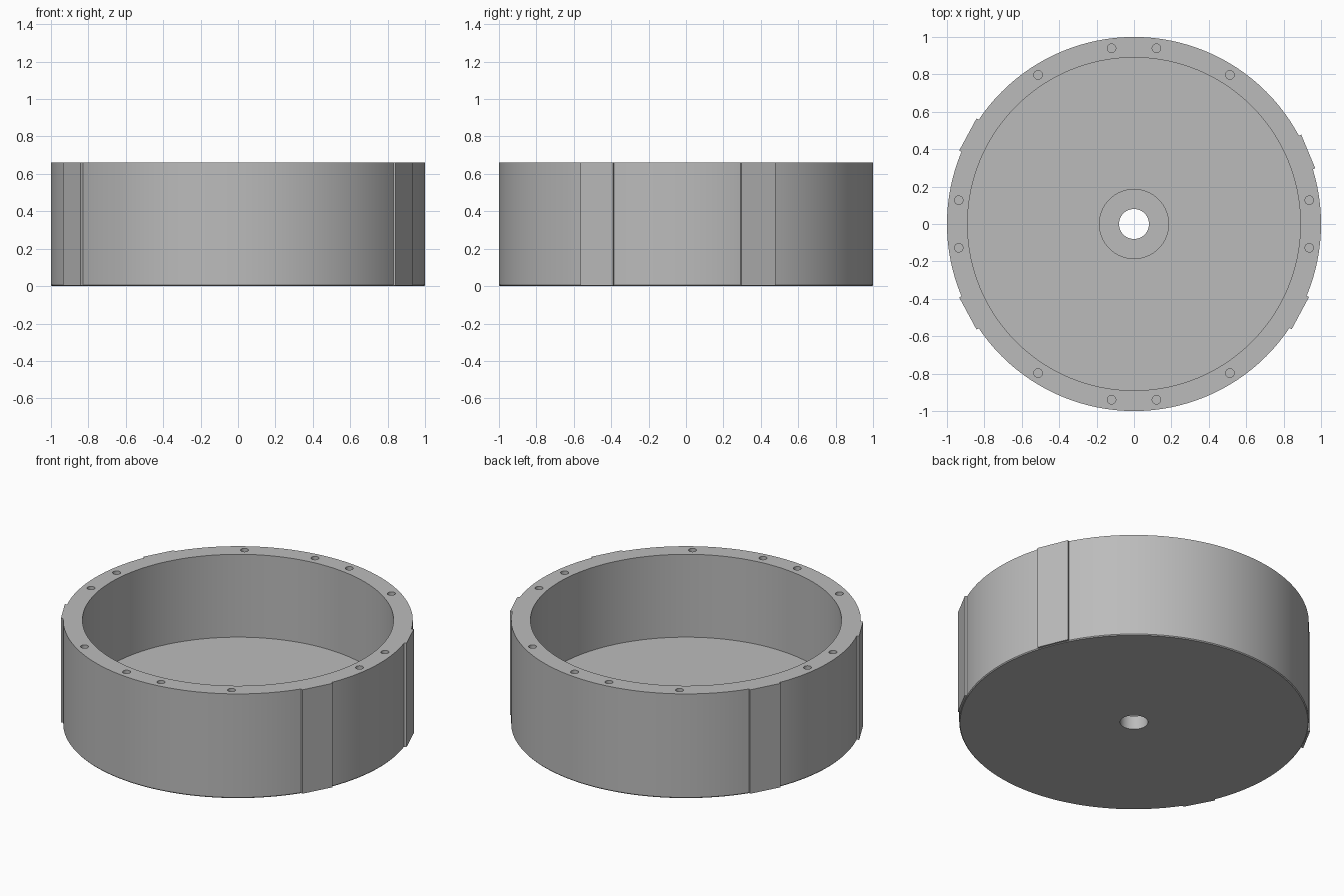
import bpy
import bmesh
import math
from mathutils import Matrix, Vector

HEIGHT = 0.66
FLOOR = 0.137

cube = bpy.data.objects.get("Cube")
if cube:
    bpy.data.objects.remove(cube, do_unlink=True)

grey = bpy.data.materials.new("plain grey")
grey.use_nodes = True
colour = (0.5, 0.5, 0.5, 1)
grey.diffuse_color = colour
grey.node_tree.nodes["Principled BSDF"].inputs["Base Color"].default_value = colour


def add_object(name, bm):
    bmesh.ops.recalc_face_normals(bm, faces=bm.faces)
    mesh = bpy.data.meshes.new(name)
    bm.to_mesh(mesh)
    bm.free()
    mesh.materials.append(grey)
    obj = bpy.data.objects.new(name, mesh)
    bpy.context.collection.objects.link(obj)
    return obj


def lathe(name, profile, segments):
    """Revolve a closed (radius, height) profile around z."""
    bm = bmesh.new()
    rings = []
    for r, z in profile:
        angles = [math.tau * i / segments for i in range(segments)]
        rings.append([bm.verts.new((r * math.cos(a), r * math.sin(a), z)) for a in angles])
    for k, ring in enumerate(rings):
        following = rings[(k + 1) % len(rings)]
        for i in range(segments):
            j = (i + 1) % segments
            bm.faces.new((ring[i], ring[j], following[j], following[i]))
    return add_object(name, bm)


def combine(target, other, operation):
    """Apply a boolean and remove the helper object."""
    bpy.context.view_layer.objects.active = target
    mod = target.modifiers.new("combine", "BOOLEAN")
    mod.operation = operation
    mod.solver = "EXACT"
    mod.object = other
    bpy.ops.object.modifier_apply(modifier=mod.name)
    bpy.data.objects.remove(other, do_unlink=True)


# Round tray: outer wall, rim, cavity, recessed seat and centre hole
housing = lathe("round_housing", [
    (0.08, 0), (0.995, 0), (1, 0.006), (1, HEIGHT),
    (0.89, HEIGHT), (0.89, FLOOR), (0.185, FLOOR),
    (0.185, FLOOR - 0.05), (0.08, FLOOR - 0.05)], 128)

# Four flat pads on the outer wall
bm = bmesh.new()
bottom = 0.004
for degrees in (22.6, 151.7, 208.3, -28.2):
    turn = Matrix.Rotation(math.radians(degrees), 4, "Z")
    place = Matrix.Translation((0.974, 0, (HEIGHT + bottom) / 2))
    size = Matrix.Diagonal((0.07, 0.195, HEIGHT - bottom, 1))
    bmesh.ops.create_cube(bm, size=1, matrix=turn @ place @ size)
combine(housing, add_object("side_pads", bm), "UNION")

# Blind screw holes around the rim
bm = bmesh.new()
for x, y in ((0.12, 0.94), (0.513, 0.797), (0.937, 0.127)):
    for sx in (-1, 1):
        for sy in (-1, 1):
            bmesh.ops.create_cone(
                bm, cap_ends=True, segments=24, radius1=0.023, radius2=0.023,
                depth=0.4, matrix=Matrix.Translation(Vector((x * sx, y * sy, HEIGHT))))
combine(housing, add_object("screw_holes", bm), "DIFFERENCE")

# Smooth walls with crisp edges
bpy.ops.object.select_all(action="DESELECT")
housing.select_set(True)
bpy.context.view_layer.objects.active = housing
bpy.ops.object.shade_smooth_by_angle(angle=math.radians(20))
